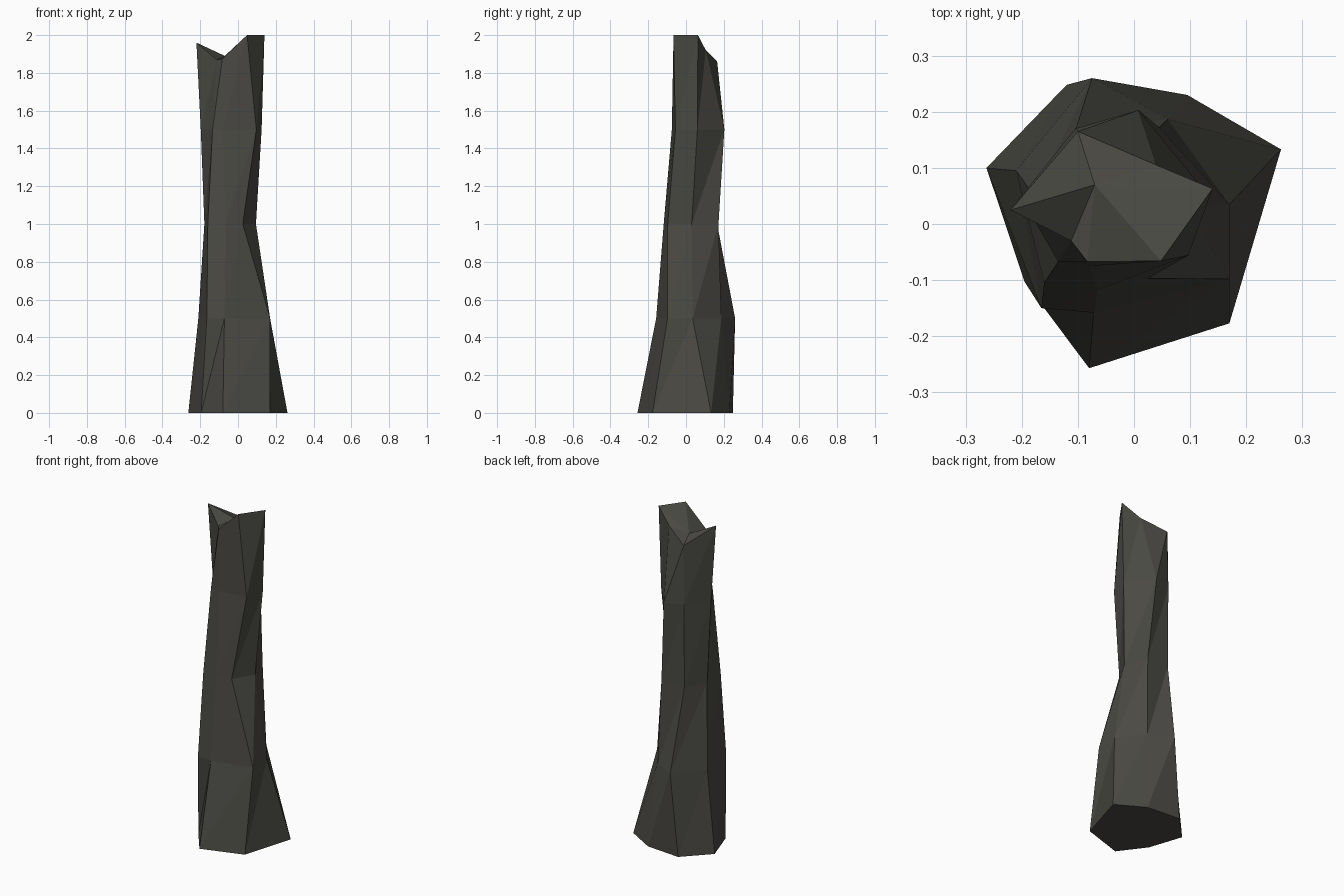
import bpy, bmesh

if "Cube" in bpy.data.objects:
    bpy.data.objects.remove(bpy.data.objects["Cube"])

# Seven-sided rings of the trunk, bottom to top, each (x, y) in the same order
RINGS = [
    (0.0, [(-.263, .10), (-.195, -.103), (-.08, -.257), (.17, -.177), (.262, .133), (.095, .23), (-.12, .248)]),
    (0.5, [(-.21, .095), (-.165, -.15), (-.072, -.158), (.17, -.098), (.17, .035), (.06, .187), (-.075, .26)]),
    (1.0, [(-.178, .05), (-.16, -.105), (-.065, -.118), (.025, -.097), (.095, .03), (.045, .172), (-.105, .165)]),
    (1.5, [(-.197, .04), (-.135, -.067), (-.08, -.075), (.097, -.056), (.125, .06), (.008, .203), (-.105, .17)]),
]
# Jagged broken rim and the splintered centre
RIM = [(-.22, .025, 1.96), (-.112, -.03, 1.87), (-.083, -.067, 1.875), (.048, -.066, 2.0),
       (.14, .063, 2.0), (.04, .105, 1.92), (-.10, .165, 1.86)]
CENTRE = (-.07, .07, 1.89)

bark = bpy.data.materials.new("dark_bark")
bark.diffuse_color = (0.068, 0.067, 0.057, 1)
bark.use_nodes = True
bark.node_tree.nodes["Principled BSDF"].inputs["Base Color"].default_value = bark.diffuse_color

bm = bmesh.new()
rows = [[bm.verts.new((x, y, z)) for x, y in pts] for z, pts in RINGS]
rows.append([bm.verts.new(p) for p in RIM])

# Bark faces, triangulated along the twist of the trunk
for low, high in zip(rows, rows[1:]):
    for i in range(7):
        j = (i + 1) % 7
        bm.faces.new((low[i], low[j], high[j]))
        bm.faces.new((low[i], high[j], high[i]))

# Flat base and broken top
bm.faces.new(rows[0])
tip = bm.verts.new(CENTRE)
for i in range(7):
    bm.faces.new((rows[-1][i], rows[-1][(i + 1) % 7], tip))

bmesh.ops.recalc_face_normals(bm, faces=bm.faces)
mesh = bpy.data.meshes.new("broken_trunk")
bm.to_mesh(mesh)
bm.free()
mesh.materials.append(bark)
trunk = bpy.data.objects.new("broken_trunk", mesh)
bpy.context.collection.objects.link(trunk)
